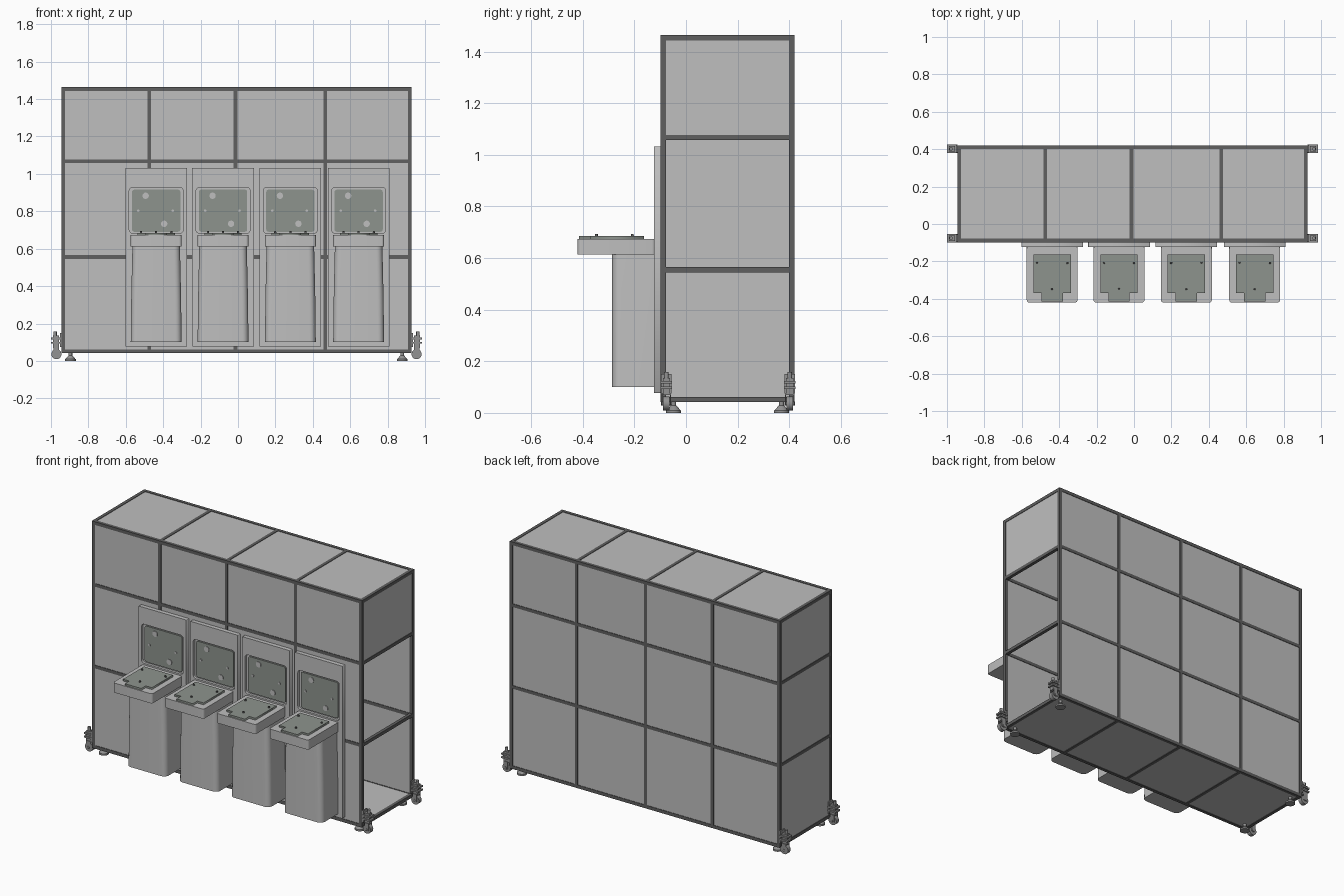
import bpy, bmesh, math
from mathutils import Matrix, Vector

if "Cube" in bpy.data.objects:
    bpy.data.objects.remove(bpy.data.objects["Cube"], do_unlink=True)


def material(name, rgb):
    m = bpy.data.materials.new(name)
    m.use_nodes = True
    m.diffuse_color = (*rgb, 1)
    m.node_tree.nodes["Principled BSDF"].inputs["Base Color"].default_value = (*rgb, 1)
    return m


LIGHT = material("light grey", (0.52, 0.52, 0.52))
DARK = material("dark frame grey", (0.115, 0.115, 0.115))
SCREEN = material("greenish grey", (0.27, 0.295, 0.27))
METAL = material("mid grey metal", (0.29, 0.29, 0.29))


def finish(name, bm, mat, smooth=False):
    bmesh.ops.recalc_face_normals(bm, faces=bm.faces)
    me = bpy.data.meshes.new(name)
    bm.to_mesh(me)
    bm.free()
    me.materials.append(mat)
    ob = bpy.data.objects.new(name, me)
    bpy.context.collection.objects.link(ob)
    if smooth:
        bpy.ops.object.select_all(action="DESELECT")
        ob.select_set(True)
        bpy.context.view_layer.objects.active = ob
        bpy.ops.object.shade_smooth_by_angle(angle=math.radians(35))
    return ob


def add_box(bm, x0, x1, y0, y1, z0, z1):
    size = Matrix.Diagonal((x1 - x0, y1 - y0, z1 - z0, 1))
    mid = Matrix.Translation(((x0 + x1) / 2, (y0 + y1) / 2, (z0 + z1) / 2))
    bmesh.ops.create_cube(bm, size=1, matrix=mid @ size)


def add_cone(bm, centre, r0, r1, depth, axis="Z", sides=20):
    turn = Matrix.Rotation(math.pi / 2, 4, "X") if axis == "Y" else Matrix()
    bmesh.ops.create_cone(bm, cap_ends=True, segments=sides, radius1=r0, radius2=r1,
                          depth=depth, matrix=Matrix.Translation(centre) @ turn)


def rounded(w, h, r, cx=0, cy=0, steps=5):
    """Outline of a rounded rectangle."""
    pts = []
    for k, (sx, sy) in enumerate(((1, 1), (-1, 1), (-1, -1), (1, -1))):
        for i in range(steps + 1):
            a = math.pi / 2 * (k + i / steps)
            pts.append((cx + sx * (w / 2 - r) + r * math.cos(a),
                        cy + sy * (h / 2 - r) + r * math.sin(a)))
    return pts


def slab(name, outlines, low, high, mat, x=0, upright=False):
    """Filled outline, with holes, extruded along z, or along y if upright."""
    cu = bpy.data.curves.new(name, "CURVE")
    cu.dimensions = "2D"
    cu.fill_mode = "BOTH"
    cu.extrude = (high - low) / 2
    for pts in outlines:
        sp = cu.splines.new("POLY")
        sp.points.add(len(pts) - 1)
        for p, q in zip(sp.points, pts):
            p.co = (*q, 0, 1)
        sp.use_cyclic_u = True
    tmp = bpy.data.objects.new(name + "_outline", cu)
    bpy.context.collection.objects.link(tmp)
    me = bpy.data.meshes.new_from_object(
        tmp.evaluated_get(bpy.context.evaluated_depsgraph_get()))
    bpy.data.objects.remove(tmp, do_unlink=True)
    mid = (low + high) / 2
    if upright:
        move = Matrix.Translation((x, mid, 0)) @ Matrix.Rotation(math.pi / 2, 4, "X")
    else:
        move = Matrix.Translation((x, 0, mid))
    bm = bmesh.new()
    bm.from_mesh(me)
    bpy.data.meshes.remove(me)
    bm.transform(move)
    bmesh.ops.remove_doubles(bm, verts=bm.verts, dist=1e-5)
    return finish(name, bm, mat)


# Cabinet frame
XS = (-0.934, -0.475, -0.013, 0.467, 0.918)
YS = (-0.088, 0.410)
ZS = (0.052, 0.555, 1.067, 1.454)
T = 0.01
X0, X1, Y0, Y1, Z0, Z1 = XS[0], XS[-1], YS[0], YS[1], ZS[0], ZS[-1]
bm = bmesh.new()
for y in YS:
    for x in XS:
        add_box(bm, x - T, x + T, y - T, y + T, Z0 - T, Z1 + T)
    for z in ZS:
        add_box(bm, X0 - T, X1 + T, y - T, y + T, z - T, z + T)
for x in XS:
    for z in ZS if x in (X0, X1) else (Z0, Z1):
        add_box(bm, x - T, x + T, Y0 - T, Y1 + T, z - T, z + T)
finish("cabinet_frame", bm, DARK)

# Cabinet panels; the lower part of the left end is open
P = 0.007
walls = {
    "front_panels": (X0, X1, Y0 - P, Y0 + P, Z0, Z1),
    "back_panels": (X0, X1, Y1 - P, Y1 + P, Z0, Z1),
    "top_panels": (X0, X1, Y0, Y1, Z1 - P, Z1 + P),
    "floor_panels": (X0, X1, Y0, Y1, Z0 - P, Z0 + P),
    "right_end_panels": (X0 - P, X0 + P, Y0, Y1, Z0, Z1),
    "left_end_upper_panel": (X1 - P, X1 + P, Y0, Y1, ZS[2], Z1),
}
for name, dims in walls.items():
    bm = bmesh.new()
    add_box(bm, *dims)
    finish(name, bm, LIGHT)

# Four service stations along the front
WALL, FACE = -0.098, -0.124
for n, x in enumerate((-0.4375, -0.08, 0.28, 0.645), 1):
    tag = f"station_{n}_"
    plate = rounded(0.33, 0.955, 0.002, 0, 0.5545, 1)
    recess = rounded(0.288, 0.245, 0.018, 0, 0.805)
    slab(tag + "back_plate", [plate], -0.108, WALL, LIGHT, x, True)
    slab(tag + "face_plate", [plate, recess], FACE, -0.108, LIGHT, x, True)
    slab(tag + "wall_panel", [rounded(0.258, 0.225, 0.012, 0, 0.803)],
         -0.115, -0.108, SCREEN, x, True)

    # Round fittings on the wall panel
    bm = bmesh.new()
    for dx, z, r in ((-0.056, 0.883, 0.017), (0.043, 0.733, 0.017),
                     (-0.096, 0.803, 0.007), (0.088, 0.803, 0.007)):
        add_cone(bm, (x + dx, -0.116, z), r, r, 0.006, "Y")
    finish(tag + "wall_fittings", bm, LIGHT, True)

    # Tray with its stepped cover plate and pegs
    slab(tag + "tray", [rounded(0.272, 0.302, 0.014, 0, -0.269)], 0.613, 0.673, LIGHT, x)
    half = [(0.1, -0.163), (0.1, -0.37), (0.057, -0.37), (0.057, -0.414)]
    cover = half + [(-a, b) for a, b in reversed(half)]
    slab(tag + "tray_cover", [cover], 0.673, 0.685, SCREEN, x)
    bm = bmesh.new()
    for dx, y in ((-0.081, -0.208), (0.081, -0.208), (0, -0.347)):
        add_cone(bm, (x + dx, y, 0.688), 0.006, 0.005, 0.012, sides=12)
    finish(tag + "tray_pegs", bm, DARK, True)

    # Pedestal with rounded front edges, wider at the foot
    bm = bmesh.new()
    rings = []
    for z, w in ((0.1, 0.272), (0.35, 0.266), (0.614, 0.254)):
        r = 0.032
        ring = [(w / 2, FACE)]
        for sx in (1, -1):
            for i in range(7):
                a = math.pi / 2 * (i if sx > 0 else 6 - i) / 6
                ring.append((sx * (w / 2 - r + r * math.cos(a)), -0.286 + r - r * math.sin(a)))
        ring.append((-w / 2, FACE))
        rings.append([bm.verts.new((x + a, b, z)) for a, b in ring])
    for low, high in zip(rings, rings[1:]):
        for i in range(len(low)):
            j = (i + 1) % len(low)
            bm.faces.new((low[i], low[j], high[j], high[i]))
    bm.faces.new(rings[0])
    bm.faces.new(rings[-1])
    finish(tag + "pedestal", bm, LIGHT, True)

# Levelling feet and corner casters
for side, foot_x, edge in ((-1, -0.896, -0.944), (1, 0.878, 0.928)):
    for place, foot_y, y in (("front", -0.048, -0.076), ("back", 0.37, 0.402)):
        tag = f"{'left' if side > 0 else 'right'}_{place}_"
        bm = bmesh.new()
        add_cone(bm, (foot_x, foot_y, 0.005), 0.029, 0.029, 0.01)
        add_cone(bm, (foot_x, foot_y, 0.019), 0.027, 0.011, 0.018)
        add_cone(bm, (foot_x, foot_y, 0.036), 0.01, 0.01, 0.024)
        finish(tag + "levelling_foot", bm, METAL, True)

        # Clamp bracket, swivel bolt and fork
        bm = bmesh.new()

        def part(a, b, hy, z0, z1):
            lo, hi = sorted((edge + side * a, edge + side * b))
            add_box(bm, lo, hi, y - hy, y + hy, z0, z1)

        part(0, 0.008, 0.02, 0.075, 0.15)
        part(0, 0.056, 0.022, 0.092, 0.102)
        part(0, 0.056, 0.022, 0.114, 0.124)
        part(0.012, 0.046, 0.014, 0.07, 0.135)
        add_cone(bm, (edge + side * 0.034, y, 0.14), 0.009, 0.009, 0.036, sides=12)
        for s in (-1, 1):
            lo, hi = sorted((edge + side * 0.014, edge + side * 0.042))
            add_box(bm, lo, hi, y + s * 0.0165 - 0.002, y + s * 0.0165 + 0.002, 0.03, 0.076)
        finish(tag + "caster_bracket", bm, METAL, True)

        # Caster wheel
        bm = bmesh.new()
        add_cone(bm, (edge + side * 0.027, y, 0.036), 0.027, 0.027, 0.026, "Y", 24)
        add_cone(bm, (edge + side * 0.027, y, 0.036), 0.008, 0.008, 0.042, "Y", 12)
        finish(tag + "caster_wheel", bm, METAL, True)
